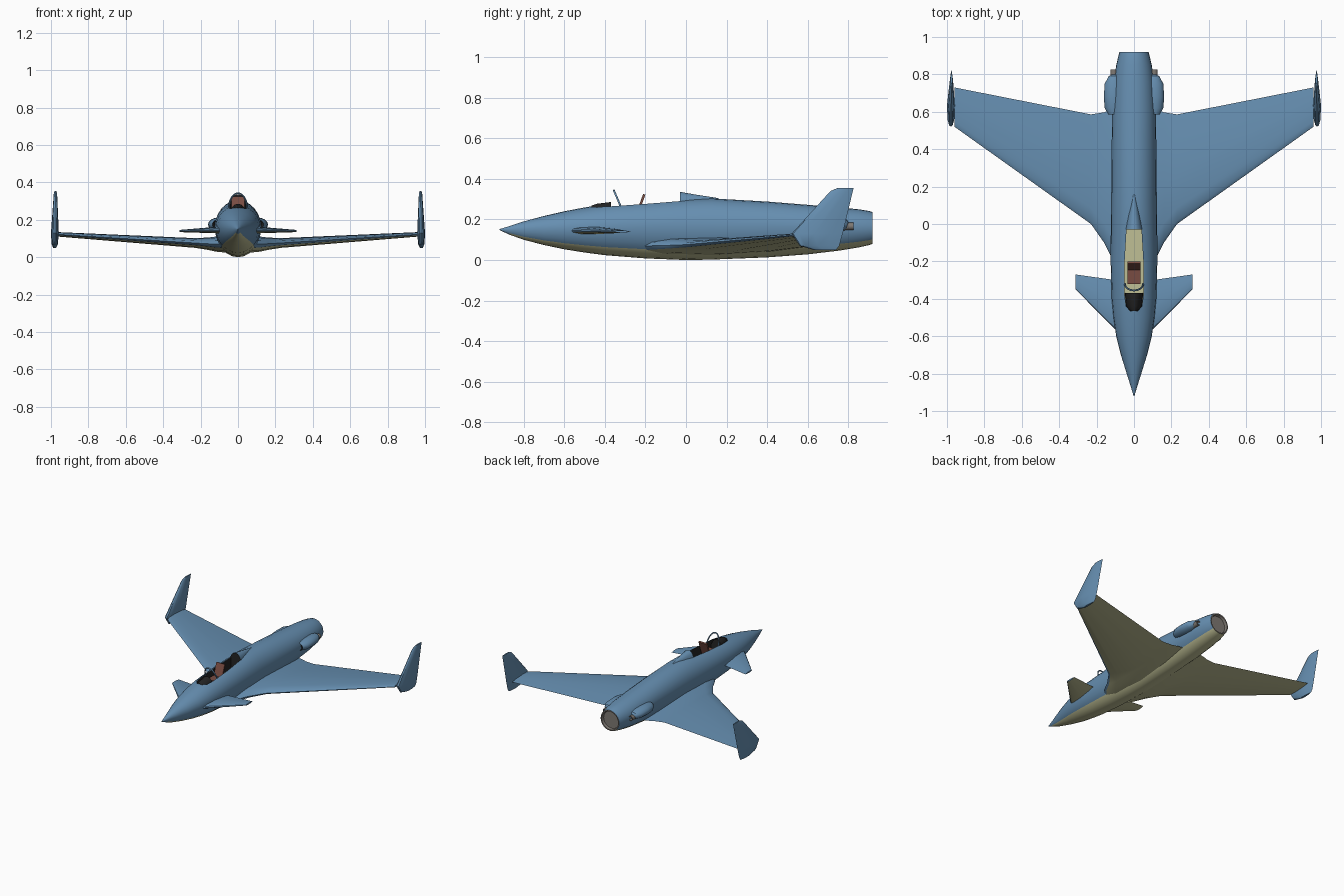
import bpy, bmesh
from math import sin, cos, pi, radians
from mathutils import Vector

if "Cube" in bpy.data.objects:
    bpy.data.objects.remove(bpy.data.objects["Cube"], do_unlink=True)


def material(name, rgb):
    m = bpy.data.materials.new(name)
    m.use_nodes = True
    m.diffuse_color = (*rgb, 1)
    m.node_tree.nodes["Principled BSDF"].inputs["Base Color"].default_value = (*rgb, 1)
    return m


BLUE = material("blue_paint", (0.133, 0.274, 0.44))
PALE = material("pale_olive", (0.52, 0.52, 0.30))
DARK = material("dark_trim", (0.017, 0.017, 0.017))
BROWN = material("brown_leather", (0.19, 0.073, 0.055))
GREY = material("nozzle_grey", (0.21, 0.19, 0.17))


def activate(ob):
    bpy.ops.object.select_all(action='DESELECT')
    ob.select_set(True)
    bpy.context.view_layer.objects.active = ob


def smooth(ob, angle=35):
    activate(ob)
    bpy.ops.object.shade_smooth_by_angle(angle=radians(angle))


def loft(name, sections, mats, rule=None, caps=(0, 0), mirror=False):
    """Skin closed cross-sections, cap both ends, colour strips by rule(i, j)."""
    bm = bmesh.new()
    rings = [[bm.verts.new(p) for p in s] for s in sections]
    n = len(rings[0])
    for i, (a, b) in enumerate(zip(rings, rings[1:])):
        for j in range(n):
            k = (j + 1) % n
            f = bm.faces.new((a[j], a[k], b[k], b[j]))
            f.material_index = rule(i, j) if rule else 0
    for ring, c in zip((rings[0], rings[-1]), caps):
        bm.faces.new(ring).material_index = c
    bmesh.ops.recalc_face_normals(bm, faces=bm.faces[:])
    me = bpy.data.meshes.new(name)
    bm.to_mesh(me)
    bm.free()
    for m in mats:
        me.materials.append(m)
    ob = bpy.data.objects.new(name, me)
    bpy.context.collection.objects.link(ob)
    if mirror:
        ob.modifiers.new("Mirror", 'MIRROR').use_mirror_merge = False
    return ob


def ellipse(y, w, low, high, mid, n=24, x=0):
    pts = []
    for j in range(n):
        a = 2 * pi * j / n
        r = (high - mid) if sin(a) >= 0 else (mid - low)
        pts.append((x + w * cos(a), y, mid + r * sin(a)))
    return pts


def foil(lead, trail, half):
    """Thin aerofoil as (y, offset) pairs: top front to back, then underneath."""
    shape = [(0, 0), (.03, .45), (.15, .85), (.45, 1), (.75, .6), (1, 0)]
    shape += [(t, -h) for t, h in shape[-2:0:-1]]
    return [(lead + t * (trail - lead), h * half) for t, h in shape]


def arch(y, w, base, top, n=8):
    return [(w * cos(pi * j / n), y, base + (top - base) * sin(pi * j / n))
            for j in range(n + 1)]


def box(name, loc, size, mat, tilt=0):
    bpy.ops.mesh.primitive_cube_add(size=1, location=loc, rotation=(tilt, 0, 0))
    ob = bpy.context.object
    ob.name = name
    ob.scale = size
    ob.data.materials.append(mat)
    bev = ob.modifiers.new("Bevel", 'BEVEL')
    bev.width = 0.004
    return ob


# Fuselage: y, half width, bottom, top, waist height
stations = [
    (-.92, .002, .148, .152, .15), (-.87, .017, .125, .167, .15), (-.8, .039, .1, .19, .15),
    (-.7, .07, .074, .217, .152), (-.6, .095, .053, .24, .155), (-.5, .11, .037, .259, .158),
    (-.4, .119, .024, .274, .16), (-.2, .125, .008, .288, .163), (0, .124, 0, .3, .163),
    (.12, .122, .002, .304, .163), (.4, .12, .013, .288, .163), (.6, .116, .028, .272, .162),
    (.76, .107, .047, .259, .16), (.85, .095, .062, .25, .158), (.9, .083, .073, .242, .157),
    (.92, .078, .08, .236, .157), (.92, .07, .088, .227, .157), (.9, .066, .092, .222, .157)]


def body_colour(i, j):
    if i >= len(stations) - 3:
        return 2
    return 1 if i >= 1 and 15 <= j <= 20 else 0


body_mats = [BLUE, PALE, GREY, DARK]
fuselage = loft("fuselage", [ellipse(*s) for s in stations], body_mats, body_colour, (0, 2))

# Cockpit opening cut into the fuselage, dark walls and pale floor
half = [(.02, -.465), (.042, -.44), (.05, -.38), (.05, -.2), (.04, -.03)]
outline = half + [(-x, y) for x, y in reversed(half)]
cutter = loft("cockpit_cutter", [[(x, y, z) for x, y in outline] for z in (.2, .4)],
              body_mats, lambda i, j: 3, (1, 3))
cutter.hide_render = True
cut = fuselage.modifiers.new("Cockpit", 'BOOLEAN')
cut.object = cutter
cut.operation = 'DIFFERENCE'
cut.solver = 'EXACT'
activate(fuselage)
bpy.ops.object.modifier_apply(modifier=cut.name)
bpy.data.objects.remove(cutter, do_unlink=True)
smooth(fuselage)

# Main wings: x, leading y, trailing y, centre height, half thickness
ribs = [(.05, -.26, .63, .068, .045), (.12, -.18, .612, .07, .04), (.16, -.1, .597, .072, .033),
        (.23, 0, .586, .076, .026), (.96, .52, .73, .122, .012)]
underside = lambda i, j: 1 if 5 <= j <= 8 else 0
smooth(loft("wings", [[(x, y, z + h) for y, h in foil(a, b, t)] for x, a, b, z, t in ribs],
            [BLUE, PALE], underside, mirror=True))

# Canards near the nose
ribs = [(.07, -.59, -.29, .146, .022), (.12, -.545, -.297, .145, .017),
        (.312, -.35, -.27, .14, .006)]
smooth(loft("canards", [[(x, y, z + h) for y, h in foil(a, b, t)] for x, a, b, z, t in ribs],
            [BLUE, PALE], underside, mirror=True))

# Wingtip fins: height, leading y, trailing y, centre x, half thickness
ribs = [(.05, .63, .74, .98, .008), (.07, .56, .755, .98, .017), (.13, .52, .772, .979, .021),
        (.34, .712, .822, .976, .009), (.354, .745, .826, .976, .005)]
smooth(loft("wingtip_fins", [[(x + h, y, z) for y, h in foil(a, b, t)]
                             for z, a, b, x, t in ribs], [BLUE], mirror=True))

# Side pods with dark intakes and small exhausts
pod = [(.6, .022, .02), (.585, .032, .027), (.62, .052, .035), (.68, .056, .037),
       (.75, .052, .035), (.79, .03, .025), (.8, .012, .012)]
smooth(loft("side_pods", [ellipse(y, w, .175 - h, .175 + h, .175, 16, .105) for y, w, h in pod],
            [BLUE, DARK], lambda i, j: 1 if i == 0 else 0, (1, 0), mirror=True))
pipe = [(.76, .02), (.825, .018), (.825, .014), (.805, .013)]
smooth(loft("side_exhausts", [ellipse(y, r, .166 - r, .166 + r, .166, 12, .108)
                              for y, r in pipe], [GREY], mirror=True))

# Fairing behind the cockpit and glare shield in front
smooth(loft("rear_fairing", [arch(-.03, .046, .27, .336), arch(.05, .032, .275, .322),
                             arch(.16, .006, .28, .305)], [BLUE, DARK], caps=(1, 0)), 50)
smooth(loft("glare_shield", [arch(-.466, .02, .21, .268), arch(-.44, .042, .21, .277),
                             arch(-.37, .049, .21, .286)], [DARK]), 50)

# Seat
box("seat_cushion", (0, -.283, .22), (.07, .075, .035), BROWN)
box("seat_back", (0, -.227, .265), (.07, .012, .125), BROWN, -radians(20))

# Windscreen hoop, leaning forward
path = bpy.data.curves.new("windscreen_hoop", 'CURVE')
path.dimensions = '3D'
path.bevel_depth = .005
path.bevel_resolution = 1
line = path.splines.new('POLY')
line.points.add(16)
for k, p in enumerate(line.points):
    a = pi * k / 16
    p.co = (.049 * cos(a), -.32 - .035 * sin(a), .26 + .082 * sin(a), 1)
path.materials.append(BLUE)
hoop = bpy.data.objects.new("windscreen_hoop", path)
bpy.context.collection.objects.link(hoop)
activate(hoop)
bpy.ops.object.convert(target='MESH')
smooth(bpy.context.object, 60)
